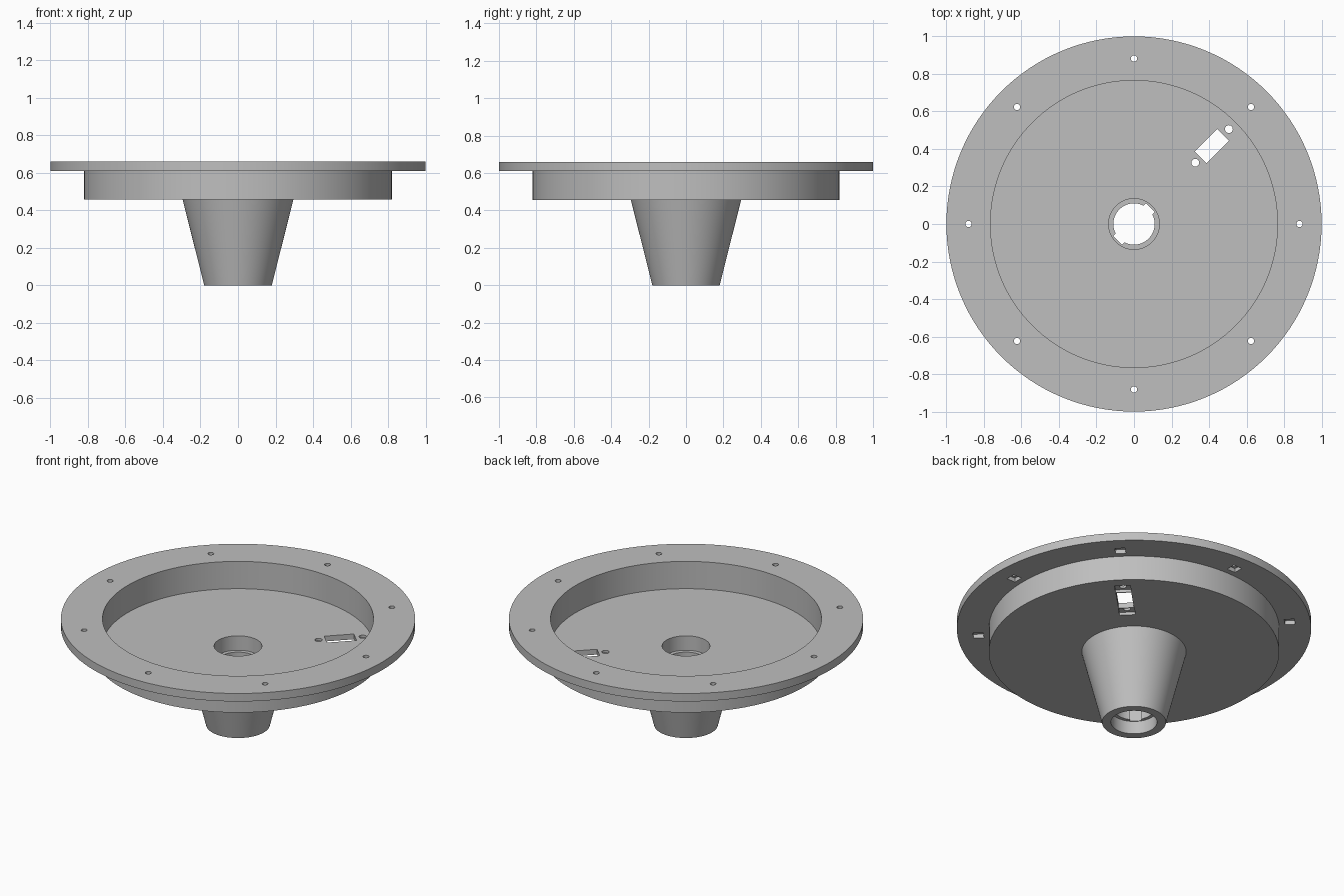
import bpy, bmesh, math
from mathutils import Matrix, Vector

if "Cube" in bpy.data.objects:
    bpy.data.objects.remove(bpy.data.objects["Cube"])

SEGMENTS = 128
TOP, FLANGE_BOTTOM, FLOOR, DRUM_BOTTOM = 0.66, 0.61, 0.49, 0.457

grey = bpy.data.materials.new("light grey plastic")
grey.use_nodes = True
grey.diffuse_color = (0.52, 0.52, 0.52, 1)
grey.node_tree.nodes["Principled BSDF"].inputs["Base Color"].default_value = grey.diffuse_color


def make_object(name, bm):
    mesh = bpy.data.meshes.new(name)
    bmesh.ops.recalc_face_normals(bm, faces=bm.faces)
    bm.to_mesh(mesh)
    bm.free()
    obj = bpy.data.objects.new(name, mesh)
    bpy.context.collection.objects.link(obj)
    return obj


def lathe(name, profile):
    """Spin a closed (radius, height) outline around the z axis."""
    bm = bmesh.new()
    verts = [bm.verts.new((r, 0, z)) for r, z in profile]
    edges = [bm.edges.new((v, verts[i - 1])) for i, v in enumerate(verts)]
    bmesh.ops.spin(bm, geom=verts + edges, cent=(0, 0, 0), axis=(0, 0, 1),
                   angle=math.tau, steps=SEGMENTS, use_merge=True)
    bmesh.ops.remove_doubles(bm, verts=bm.verts, dist=0.0001)
    return make_object(name, bm)


def polar(angle, radius, z):
    return Matrix.Rotation(angle, 4, "Z") @ Matrix.Translation((radius, 0, z))


def add_box(bm, angle, radius, size, z0, z1):
    scale = Matrix.Diagonal((size[0], size[1], z1 - z0, 1))
    bmesh.ops.create_cube(bm, size=1, matrix=polar(angle, radius, (z0 + z1) / 2) @ scale)


def add_hole(bm, angle, radius, hole_radius, z0, z1):
    bmesh.ops.create_cone(bm, cap_ends=True, segments=24, radius1=hole_radius,
                          radius2=hole_radius, depth=z1 - z0,
                          matrix=polar(angle, radius, (z0 + z1) / 2))


# Flange, drum, tapered spout and stepped bore as one turned body
body = lathe("flanged_spout_housing", [
    (1.0, TOP), (1.0, FLANGE_BOTTOM), (0.82, FLANGE_BOTTOM), (0.82, DRUM_BOTTOM),
    (0.295, DRUM_BOTTOM), (0.18, 0), (0.13, 0), (0.13, 0.08), (0.11, 0.08),
    (0.11, 0.40), (0.135, 0.40), (0.135, FLOOR), (0.765, FLOOR), (0.765, TOP)])

# Through openings: screw holes, connector slot, bore keyways
diagonal = math.pi / 4
openings = bmesh.new()
for i in range(8):
    add_hole(openings, i * diagonal, 0.882, 0.017, 0.55, 0.7)
for radius in (0.462, 0.715):
    add_hole(openings, diagonal, radius, 0.021, 0.4, 0.55)
add_box(openings, diagonal, 0.587, (0.17, 0.087), 0.4, 0.55)
add_box(openings, diagonal, 0, (0.248, 0.066), 0.04, 0.45)

# Nut pockets on the undersides
pockets = bmesh.new()
for i in range(8):
    add_box(pockets, i * diagonal, 0.882, (0.058, 0.058), 0.55, FLANGE_BOTTOM + 0.025)
for radius in (0.459, 0.715):
    add_box(pockets, diagonal, radius, (0.075, 0.09), 0.4, DRUM_BOTTOM + 0.018)

cutters = [make_object("opening_cutter", openings), make_object("pocket_cutter", pockets)]
for cutter in cutters:
    cutter.hide_render = True
    cut = body.modifiers.new(cutter.name, "BOOLEAN")
    cut.operation, cut.solver, cut.object = "DIFFERENCE", "EXACT", cutter

# Bake the cuts, then drop the cutters
bpy.context.view_layer.update()
baked = bpy.data.meshes.new_from_object(body.evaluated_get(bpy.context.evaluated_depsgraph_get()))
body.modifiers.clear()
body.data = baked
for cutter in cutters:
    bpy.data.objects.remove(cutter)
body.data.materials.clear()
body.data.materials.append(grey)

# Smooth round walls, crisp edges
bpy.ops.object.select_all(action="DESELECT")
body.select_set(True)
bpy.context.view_layer.objects.active = body
bpy.ops.object.shade_smooth_by_angle(angle=math.radians(30))
